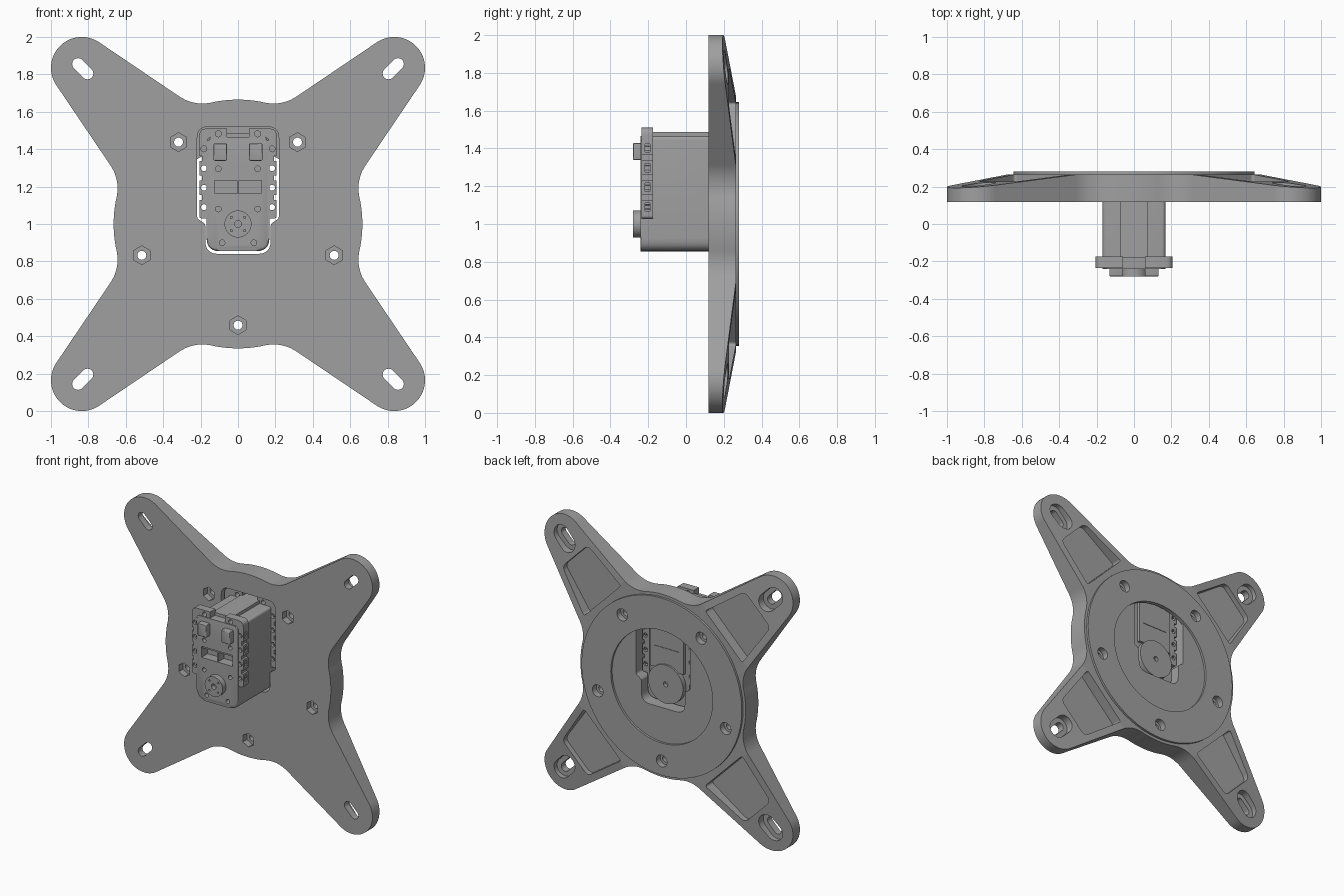
import bpy, bmesh
from math import sin, cos, radians, pi
from mathutils import Vector

old = bpy.data.objects.get("Cube")
if old:
    bpy.data.objects.remove(old)

GREY = (0.35, 0.35, 0.35, 1)
grey = bpy.data.materials.new("plain grey")
grey.use_nodes = True
grey.diffuse_color = GREY
grey.node_tree.nodes["Principled BSDF"].inputs["Base Color"].default_value = GREY


# Profiles in the x, z plane
def arc(x, z, r, a0, a1, n):
    return [(x + r * cos(radians(a0 + (a1 - a0) * i / n)),
             z + r * sin(radians(a0 + (a1 - a0) * i / n))) for i in range(n + 1)]


def circle(x, z, r, n=32):
    return arc(x, z, r, 0, 360, n)[:-1]


def rect(x0, z0, x1, z1):
    return [(x0, z0), (x1, z0), (x1, z1), (x0, z1)]


def slot(x, z, a, h, r):
    dx, dz = h * cos(radians(a)), h * sin(radians(a))
    return arc(x + dx, z + dz, r, a - 90, a + 90, 12) + arc(x - dx, z - dz, r, a + 90, a + 270, 12)


def rounded(corners, n=6):
    out = []
    for i, (x, z, r) in enumerate(corners):
        p = Vector((x, z))
        a = p + (Vector(corners[i - 1][:2]) - p).normalized() * r
        b = p + (Vector(corners[(i + 1) % len(corners)][:2]) - p).normalized() * r
        for k in range(n + 1):
            t = k / n
            q = a * (1 - t) ** 2 + p * 2 * t * (1 - t) + b * t * t
            out.append((q.x, q.y))
    return out


# Mesh helpers
def add_prism(bm, pts, y0, y1, bevel=0.0):
    front = [bm.verts.new((x, y0, z)) for x, z in pts]
    back = [bm.verts.new((x, y1, z)) for x, z in pts]
    bm.faces.new(front)
    cap = bm.faces.new(back)
    for i in range(len(pts)):
        bm.faces.new((front[i - 1], front[i], back[i], back[i - 1]))
    if bevel:
        bmesh.ops.bevel(bm, geom=list(cap.edges), offset=bevel, segments=3,
                        profile=0.5, affect='EDGES')


def make(name, prisms):
    bm = bmesh.new()
    for p in prisms:
        add_prism(bm, *p)
    bmesh.ops.recalc_face_normals(bm, faces=bm.faces)
    me = bpy.data.meshes.new(name)
    bm.to_mesh(me)
    bm.free()
    me.materials.append(grey)
    ob = bpy.data.objects.new(name, me)
    bpy.context.scene.collection.objects.link(ob)
    return ob


def cut(ob, *prisms):
    cutter = make("cutter", prisms)
    cutter.hide_render = True
    mod = ob.modifiers.new("cut", 'BOOLEAN')
    mod.operation, mod.solver, mod.object = 'DIFFERENCE', 'EXACT', cutter
    bpy.context.view_layer.update()
    dg = bpy.context.evaluated_depsgraph_get()
    me = bpy.data.meshes.new_from_object(ob.evaluated_get(dg))
    ob.modifiers.clear()
    ob.data = me
    bpy.data.objects.remove(cutter)


# Mounting plate outline: four tapered arms blended into a round hub
quadrant = (arc(.835, .835, .165, -35, 125, 28) + arc(.19, .864, .22, -55, -102.4, 10)
            + arc(0, 0, .665, 77.6, 102.4, 12)[1:-1] + arc(-.19, .864, .22, -77.6, -125, 10))
outline = []
for k in range(4):
    c, s = round(cos(k * pi / 2)), round(sin(k * pi / 2))
    outline += [(c * x - s * z, 1 + s * x + c * z) for x, z in quadrant]
plate = make("mounting_plate", [(outline, .118, .264)])

# Slope the back of each arm down to its tip
diagonals = [radians(45 + 90 * k) for k in range(4)]
bm = bmesh.new()
bm.from_mesh(plate.data)
for a in diagonals:
    d = Vector((cos(a), 0, sin(a)))
    res = bmesh.ops.bisect_plane(bm, geom=bm.verts[:] + bm.edges[:] + bm.faces[:],
                                 plane_co=d * .7 + Vector((0, .264, 1)),
                                 plane_no=Vector((0, 1, 0)) + d * .11, clear_outer=True)
    rim = [e for e in res["geom_cut"] if isinstance(e, bmesh.types.BMEdge) and e.is_boundary]
    bmesh.ops.edgeloop_fill(bm, edges=rim)
bmesh.ops.recalc_face_normals(bm, faces=bm.faces)
bm.to_mesh(plate.data)
bm.free()


# Arm pockets, slots and their rear recesses
def arm_pocket(a):
    quad = [(.69, -.21, .02), (1.04, -.145, .04), (1.04, .145, .04), (.69, .21, .02)]
    return rounded([(s * cos(a) - t * sin(a), 1 + s * sin(a) + t * cos(a), r) for s, t, r in quad])


def arm_slots(h, r, y0, y1):
    return [(slot(.83 * sx, 1 + .83 * sz, 45 * sx * sz, h, r), y0, y1)
            for sx in (-1, 1) for sz in (-1, 1)]


cut(plate, *[(arm_pocket(a), .188, .4) for a in diagonals])
cut(plate, *arm_slots(.036, .065, .168, .4))
cut(plate, *arm_slots(.036, .031, 0, .4))

# Five bolt holes with hexagonal nut seats
bolts = [(.541 * cos(radians(54 + 72 * k)), 1 + .541 * sin(radians(54 + 72 * k))) for k in range(5)]
cut(plate, *[([(x + .05 * sin(k * pi / 3), z + .05 * cos(k * pi / 3)) for k in range(6)], 0, .165)
             for x, z in bolts])
cut(plate, *[(circle(x, z, .043), .235, .4) for x, z in bolts])
cut(plate, *[(circle(x, z, .024), 0, .4) for x, z in bolts])

# Opening that holds the motor
cut(plate, (rounded([(-.175, .84, .07), (.175, .84, .07), (.175, 1.0, .01), (.218, 1.03, .01),
                     (.218, 1.52, .06), (-.218, 1.52, .06), (-.218, 1.03, .01),
                     (-.175, 1.0, .01)]), 0, .4))

# Rear ring
ring = make("rear_ring", [(circle(0, 1, .645, 96), .25, .28, .012)])
cut(ring, (circle(0, 1, .41, 72), 0, .4), *[(circle(x, z, .043), 0, .4) for x, z in bolts])

# Motor body, with a raised spine on top
body = make("motor_body", [(rounded([(-.168, .855, .07), (.168, .855, .07), (.168, 1.465, .02),
                                     (-.168, 1.465, .02)]), .2, -.24, .015)])
cut(body, (rect(-.125, 1.165, .125, 1.245), -.4, -.17),
    *[(circle(s * x, z, .015, 16), -.4, -.2) for s in (-1, 1)
      for x, z in ((.105, 1.295), (.105, 1.08), (.085, .9))])
make("top_spine", [(rect(-.075, 1.4, .075, 1.487), -.18, .2)])
make("window_divider", [(rect(-.005, 1.16, .005, 1.25), -.23, -.16),
                        (rect(-.13, 1.232, .13, 1.25), -.232, -.16)])


# Toothed mounting flanges at both ends of the motor
def flange(name, y0, y1):
    ob = make(name, [(rounded([(-.207, 1.03, .015), (.207, 1.03, .015), (.207, 1.51, .04),
                               (-.207, 1.51, .04)]), y0, y1)])
    rows = [1.09 + .104 * k for k in range(4)]
    cut(ob, (rect(-.15, .9, .15, 1.435), -.5, .5), (rect(-.06, 1.462, .06, 1.6), -.5, .5))
    cut(ob, *[(rect(min(s * .192, s * .3), z - .014, max(s * .192, s * .3), z + .014), -.5, .5)
              for s in (-1, 1) for z in [r + .052 for r in rows[:3]]])
    cut(ob, *[(rect(min(s * .172, s * .3), z - .022, max(s * .172, s * .3), z + .022),
               y0 + .018, y1 - .015) for s in (-1, 1) for z in rows])
    cut(ob, *[(circle(s * x, z, .016, 16), -.5, .5) for s in (-1, 1)
              for x, z in [(.182, r) for r in rows] + [(.105, 1.482)]])


flange("front_flange", -.235, -.175)
flange("rear_flange", .14, .205)

# Front connector blocks and output horn
make("connector_blocks", [(rounded([(x - .036, 1.338, .008), (x + .036, 1.338, .008),
                                    (x + .036, 1.43, .008), (x - .036, 1.43, .008)], 3),
                           -.22, -.28, .006) for x in (-.095, .095)])
horn = make("output_horn", [(circle(0, 1, .072, 48), -.22, -.28, .008)])
cut(horn, (circle(0, 1, .019), -.4, -.25),
    *[(circle(.05 * cos(a), 1 + .05 * sin(a), .006, 12), -.4, -.25) for a in diagonals])

# Rear panel and idler boss, seen through the opening
make("rear_panel", [(rect(-.135, 1.1, .135, 1.44), .18, .222),
                    (rect(-.1, 1.25, .1, 1.256), .2, .226)])
boss = make("idler_boss", [(circle(0, 1, .14, 48), .18, .235, .005)])
cut(boss, (circle(0, 1, .018, 20), .21, .4))

# Smooth rounded walls, keep edges sharp
for ob in bpy.context.scene.objects:
    if ob.type == 'MESH' and grey.name in ob.data.materials:
        ob.data.shade_smooth()
        ob.data.set_sharp_from_angle(angle=radians(30))
